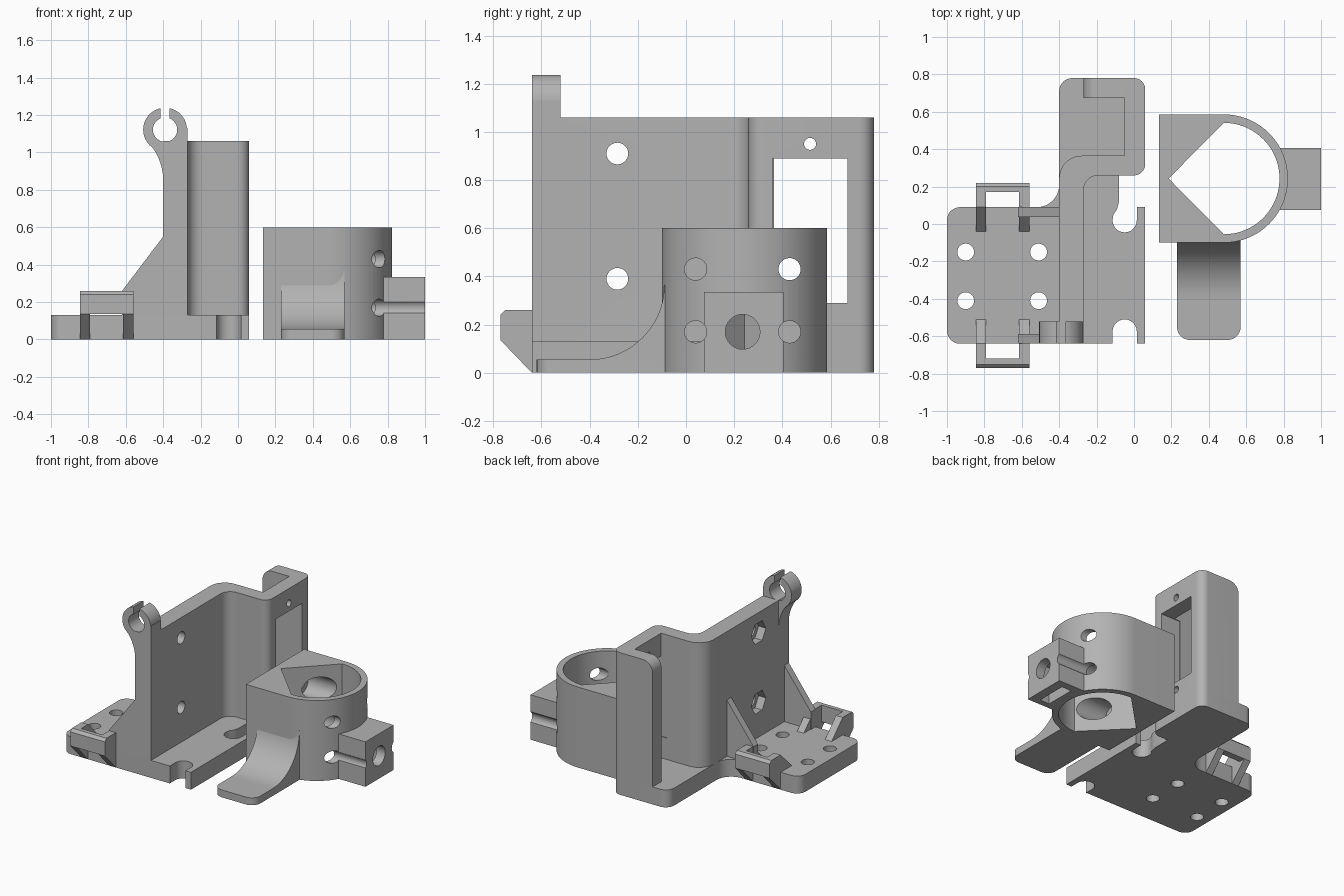
import bpy, bmesh, math
from mathutils import Vector

cube = bpy.data.objects.get("Cube")
if cube:
    bpy.data.objects.remove(cube, do_unlink=True)

grey = bpy.data.materials.new("plain_grey")
grey.use_nodes = True
grey.diffuse_color = (0.45, 0.45, 0.45, 1)
grey.node_tree.nodes["Principled BSDF"].inputs["Base Color"].default_value = (0.45, 0.45, 0.45, 1)


def arc(cx, cy, r, start, end, steps=12):
    angles = [math.radians(start + (end - start) * i / steps) for i in range(steps + 1)]
    return [(cx + r * math.cos(a), cy + r * math.sin(a)) for a in angles]


def prism(name, pts, lo, hi, axis="z"):
    """Extrude a 2D outline along an axis; outline uses the other two axes in order."""
    place = {"x": lambda p, d: (d, p[0], p[1]),
             "y": lambda p, d: (p[0], d, p[1]),
             "z": lambda p, d: (p[0], p[1], d)}[axis]
    bm = bmesh.new()
    face = bm.faces.new([bm.verts.new(place(p, lo)) for p in pts])
    out = bmesh.ops.extrude_face_region(bm, geom=[face])
    verts = [g for g in out["geom"] if isinstance(g, bmesh.types.BMVert)]
    bmesh.ops.translate(bm, verts=verts, vec=Vector(place((0, 0), hi - lo)))
    bmesh.ops.recalc_face_normals(bm, faces=bm.faces)
    mesh = bpy.data.meshes.new(name)
    bm.to_mesh(mesh)
    bm.free()
    mesh.materials.append(grey)
    obj = bpy.data.objects.new(name, mesh)
    bpy.context.scene.collection.objects.link(obj)
    return obj


def rect(a, b, c, d):
    return [(a, c), (b, c), (b, d), (a, d)]


def box(name, x, y, z):
    return prism(name, rect(*x, *y), *z)


def rod(u, v, r, lo, hi, axis, sides=32):
    return prism("cutter", arc(u, v, r, 0, 360, sides)[:-1], lo, hi, axis)


def combine(obj, others, operation="DIFFERENCE"):
    """Apply booleans one by one and discard the helper solids."""
    for other in others:
        mod = obj.modifiers.new("boolean", "BOOLEAN")
        mod.operation, mod.object, mod.solver = operation, other, "EXACT"
        bpy.context.view_layer.update()
        graph = bpy.context.evaluated_depsgraph_get()
        mesh = bpy.data.meshes.new_from_object(obj.evaluated_get(graph))
        obj.modifiers.clear()
        obj.data = mesh
        bpy.data.objects.remove(other, do_unlink=True)


# Base plate with two edge notches and four screw holes
right_corner = arc(0, 0.32, 0.06, -90, 0) + arc(0, 0.72, 0.06, 0, 90)
base_outline = ([(-0.115, -0.64)] + arc(-0.05, -0.575, 0.065, 180, 0)
                + [(0.015, -0.64), (0.06, -0.64), (0.06, 0.09), (0.015, 0.09)]
                + arc(-0.05, 0.02, 0.065, 0, -180)
                + [(-0.11, 0.05), (-0.09, 0.08), (-0.08, 0.12), (-0.08, 0.26)]
                + right_corner + arc(-0.33, 0.71, 0.07, 90, 180)
                + arc(-0.52, 0.21, 0.12, 0, -90)
                + arc(-0.93, 0.02, 0.07, 90, 180) + arc(-0.93, -0.57, 0.07, 180, 270))
base = prism("base_plate", base_outline, 0, 0.13)
combine(base, [rod(x, y, 0.045, -0.1, 0.3, "z") for x in (-0.9, -0.51) for y in (-0.15, -0.41)])

# Tall stepped wall with rear flange
wall_outline = ([(-0.4, -0.64), (-0.27, -0.64)] + arc(-0.19, 0.18, 0.08, 180, 90)
                + right_corner
                + [(-0.27, 0.78), (-0.27, 0.675), (-0.05, 0.675), (-0.05, 0.365)]
                + arc(-0.28, 0.245, 0.12, 90, 180))
wall = prism("stepped_wall", wall_outline, 0.05, 1.06)
cuts = [prism("cutter", [(-0.3, 1.1), (-0.3, 0.98)] + arc(-0.19, 0.98, 0.08, 180, 90)
              + [(-0.19, 1.1)], 0.6, 0.9, "y"),
        box("cutter", (-0.1, 0.1), (0.36, 0.67), (0.29, 0.89))]
for z in (0.39, 0.91):
    cuts += [rod(-0.285, z, 0.045, -0.5, -0.2, "x"),
             rod(-0.285, z, 0.085, -0.5, -0.34, "x", 6)]
for z in (0.23, 0.95):
    cuts.append(rod(0.515, z, 0.025, -0.1, 0.1, "x", 20))
combine(wall, cuts)

# Open clip on the front end of the wall
clip = prism("rod_clip", [(-0.27, 0.8), (-0.27, 1.13), (-0.39, 1.13), (-0.49, 1.07)]
             + arc(-0.7, 0.85, 0.3, 44, 0) + [(-0.4, 0.8)], -0.64, -0.52, "y")
combine(clip, [rod(-0.39, 1.122, 0.117, -0.64, -0.52, "y", 40)], "UNION")
combine(clip, [rod(-0.39, 1.122, 0.065, -0.8, -0.4, "y"),
               box("cutter", (-0.415, -0.365), (-0.8, -0.4), (1.13, 1.4))])

# Gussets and tie loops, mirrored about the middle of the plate
mid = -0.275
for side, label in ((1, "front"), (-1, "rear")):
    def my(y):
        return mid + side * (y - mid)
    gusset = [(-0.62, 0.1), (-0.62, 0.26), (-0.4, 0.55), (-0.39, 0.55), (-0.39, 0.1)]
    prism(label + "_gusset", gusset, *sorted((my(-0.64), my(-0.587))), "y")
    leg = [(-0.77, 0.135), (-0.77, 0.24), (-0.75, 0.26), (-0.64, 0.26),
           (-0.51, 0.13), (-0.51, 0.05), (-0.64, 0.0)]
    bar = [(-0.77, 0.135), (-0.77, 0.24), (-0.75, 0.26), (-0.72, 0.26), (-0.72, 0.135)]
    for part, pts, x0, x1 in (("left_leg", leg, -0.615, -0.56),
                              ("right_leg", leg, -0.845, -0.79),
                              ("bar", bar, -0.8, -0.6)):
        prism(f"{label}_loop_{part}", [(my(y), z) for y, z in pts], x0, x1, "x")

# Round collar with a V-shaped seat and a clamp block on its side
cx, cy = 0.48, 0.243
collar = prism("round_collar", [(0.135, -0.1)] + arc(cx, cy, 0.343, -90, 90, 40)
               + [(0.135, 0.586)], 0, 0.6)
combine(collar, [box("clamp_block", (0.7, 1.0), (0.075, 0.405), (0, 0.335))], "UNION")
cuts = [prism("cutter", [(0.185, cy)] + arc(cx, cy, 0.298, -90, 90, 40), -0.1, 0.8),
        rod(0.235, 0.17, 0.072, 0.6, 1.1, "x"),
        box("cutter", (0.85, 0.93), (0.12, 0.35), (-0.1, 0.28))]
for y in (0.04, 0.43):
    for z in (0.17, 0.43):
        cuts += [rod(y, z, 0.046, 0.1, 1.1, "x"), rod(y, z, 0.085, 0.22, 0.5, "x")]
combine(collar, cuts)

# Thumb tab sweeping up into the collar
prism("tab_plate", arc(0.3, -0.55, 0.07, 180, 270) + arc(0.5, -0.55, 0.07, 270, 360)
      + [(0.57, -0.075), (0.23, -0.075)], 0, 0.055)
prism("tab_sweep", [(-0.4, 0.01)] + arc(-0.4, 0.365, 0.31, -90, 0, 20)
      + [(-0.07, 0.365), (-0.07, 0.01)], 0.23, 0.57, "x")

# Smooth the curved surfaces while keeping edges sharp
bpy.ops.object.select_all(action="DESELECT")
for obj in bpy.context.scene.objects:
    if obj.type == "MESH":
        obj.select_set(True)
        bpy.context.view_layer.objects.active = obj
bpy.ops.object.shade_smooth_by_angle(angle=math.radians(30))
